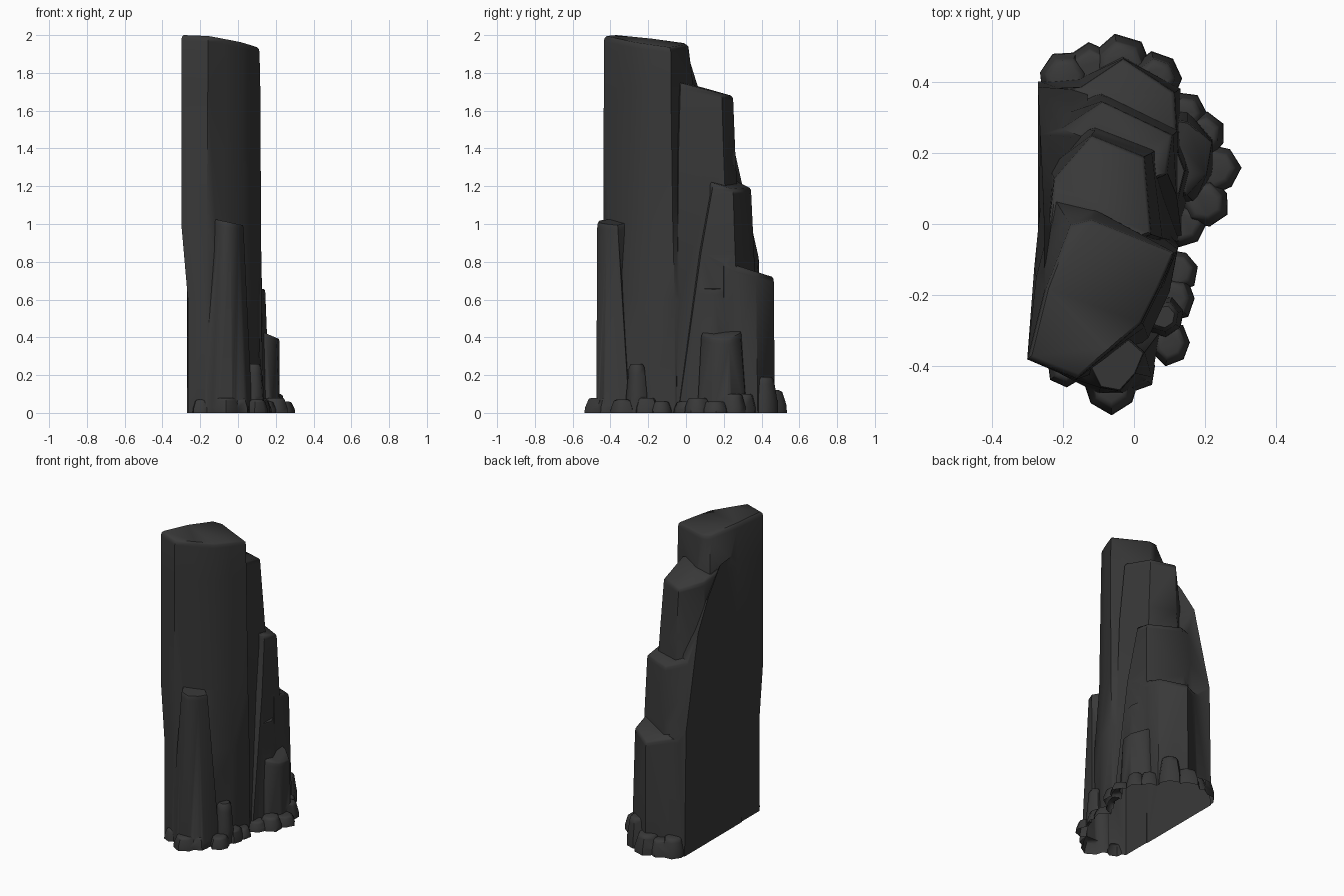
import bpy, bmesh, math, random

if "Cube" in bpy.data.objects:
    bpy.data.objects.remove(bpy.data.objects["Cube"])

random.seed(4)
BACK_X = -0.265   # flat cliff plane at the base

rock = bpy.data.materials.new("dark basalt")
rock.diffuse_color = (0.04, 0.04, 0.04, 1)
rock.use_nodes = True
rock.node_tree.nodes["Principled BSDF"].inputs["Base Color"].default_value = rock.diffuse_color
parts = []


def make(name, loops):
    """Closed solid lofted through equal-length loops of 3D points."""
    bm = bmesh.new()
    vs = [[bm.verts.new(c) for c in loop] for loop in loops]
    n = len(loops[0])
    for a, b in zip(vs, vs[1:]):
        for i in range(n):
            j = (i + 1) % n
            bm.faces.new((a[i], a[j], b[j], b[i]))
    bm.faces.new(vs[0][::-1])
    bm.faces.new(vs[-1])
    bmesh.ops.triangulate(bm, faces=bm.faces[:])
    bmesh.ops.recalc_face_normals(bm, faces=bm.faces[:])
    me = bpy.data.meshes.new(name)
    bm.to_mesh(me)
    bm.free()
    me.materials.append(rock)
    ob = bpy.data.objects.new(name, me)
    bpy.context.collection.objects.link(ob)
    parts.append(ob)


def column(name, rings, top, tilt=(0, 0), inset=0.05, drop=0.03):
    """Rock column. rings: (z, points) going up; top: (z, points) for a tilted
    cap plane, finished by a rounded shoulder and a slightly inset cap."""
    zt, tp = top
    cx = sum(p[0] for p in tp) / len(tp)
    cy = sum(p[1] for p in tp) / len(tp)
    height = lambda x, y: min(2.0, zt + tilt[0] * x + tilt[1] * y)
    loops = [[(x, y, z) for x, y in pts] for z, pts in rings]
    for k, d in ((0, drop), (inset * 0.3, drop * 0.35), (inset * 1.3, 0)):
        loops.append([(x + (cx - x) * k, y + (cy - y) * k, height(x, y) - d)
                      for x, y in tp])
    make(name, loops)


# Main tall column
foot = [(BACK_X, -.39), (BACK_X, -.1), (BACK_X, .25), (-.1, .22), (.125, -.06),
        (.1, -.19), (.04, -.32), (-.06, -.4), (-.17, -.44)]
mid = [(-.3, -.38), (-.28, -.12), (-.255, .13), (-.11, .11), (.122, -.07),
       (.08, -.18), (.03, -.29), (-.07, -.37), (-.165, -.438)]
high = [(-.3, -.38), (-.275, -.15), (-.22, .065), (-.11, .04), (.118, -.08),
        (.075, -.18), (.025, -.28), (-.07, -.36), (-.16, -.435)]
crown = [(-.3, -.38), (-.25, -.18), (-.18, .0), (-.12, .015), (.114, -.08),
         (.07, -.18), (.02, -.28), (-.07, -.36), (-.16, -.435)]
column("main_column", [(0, foot), (.6, foot), (1.0, mid), (1.72, high)],
       (1.94, crown), (-.1, -.09))

# Flank along the flat cliff side, stepping down to the back
outline = [(-.2, 0), (.4, 0), (.385, .82), (.25, 1.42), (.13, 1.62), (0, 1.78), (-.2, 1.8)]
lean = lambda z: BACK_X - .005 + .03 * max(0, z - 1.2)
make("cliff_flank", [[(lean(z), y, z) for y, z in outline],
                     [(-.13, y - .01, z * .86) for y, z in outline]])

# Stepped columns descending towards the back
column("second_column",
       [(0, [(BACK_X, 0), (BACK_X, .3), (-.1, .34), (.12, .25), (.125, -.05), (-.15, -.1)]),
        (1.35, [(-.25, 0), (-.24, .16), (-.11, .262), (.05, .2), (.08, -.04), (-.15, -.1)])],
       (1.74, [(-.24, 0), (-.225, .13), (-.12, .25), (.03, .19), (.05, -.03), (-.15, -.1)]),
       (-.02, -.25))
column("third_column",
       [(0, [(BACK_X, 0), (BACK_X, .36), (-.1, .4), (.13, .3), (.135, -.04)]),
        (.85, [(-.255, 0), (-.25, .29), (-.09, .36), (.12, .26), (.12, .08)])],
       (1.265, [(-.24, 0), (-.22, .26), (-.09, .345), (.11, .25), (.095, .14)]),
       (-.15, -.25))
column("fourth_column",
       [(0, [(BACK_X, .1), (BACK_X, .4), (-.15, .41), (-.03, .47), (.13, .38), (.135, .2)])],
       (.86, [(BACK_X, .1), (BACK_X, .38), (-.15, .385), (-.03, .465), (.115, .37), (.125, .2)]),
       (0, -.3))

# Shorter columns on the right and the front
column("right_column",
       [(0, [(.0, .0), (.0, .25), (.14, .24), (.17, .14), (.13, .0)])],
       (.69, [(.0, .04), (.0, .24), (.11, .24), (.145, .15), (.12, .05)]), (-.25, 0))
column("low_right_column",
       [(0, [(.05, .06), (.06, .33), (.15, .32), (.22, .24), (.22, .14), (.17, .06)])],
       (.48, [(.08, .1), (.08, .3), (.15, .29), (.22, .23), (.205, .14), (.15, .08)]), (-.4, 0))
column("front_column",
       [(0, [(-.2, -.425), (-.1, -.475), (-.03, -.475), (.05, -.43), (.075, -.3), (-.1, -.27)])],
       (1.0, [(-.125, -.4), (-.095, -.46), (-.04, -.47), (.005, -.42), (.03, -.36), (-.06, -.28)]),
       (-.2, 0))

# Ring of broken stumps round the foot: x, y, radius, height
stumps = [(-.195, .41, .08, .12), (-.12, .43, .08, .1), (-.04, .445, .085, .12),
          (.065, .41, .075, .19), (.14, .31, .06, .1), (.195, .25, .065, .1),
          (.23, .155, .07, .06), (.2, .06, .07, .08), (.14, 0, .065, .06),
          (.12, -.13, .06, .06), (.11, -.21, .062, .08), (.085, -.26, .06, .26),
          (.1, -.335, .06, .07), (0, -.41, .065, .08), (-.065, -.455, .075, .08),
          (-.19, -.4, .055, .07)]
for k, (x, y, r, h) in enumerate(stumps):
    a0 = random.uniform(0, 1)
    unit = [(math.cos(a0 + i * math.tau / 7), math.sin(a0 + i * math.tau / 7)) for i in range(7)]
    rad = [r * random.uniform(.92, 1.1) for _ in unit]
    ring = lambda s: [(max(BACK_X + .001 * (k + 1), x + c * q * s), y + n * q * s)
                      for (c, n), q in zip(unit, rad)]
    column(f"stump_{k + 1}", [(0, ring(1)), (h * .35, ring(.97))], (h, ring(.78)),
           (0, 0), .25, h * .2)

# Fuse everything into one shell
body = parts[0]
body.name = "rock_formation"
bpy.context.view_layer.objects.active = body
for other in parts[1:]:
    mod = body.modifiers.new("fuse", 'BOOLEAN')
    mod.operation, mod.solver, mod.object = 'UNION', 'EXACT', other
    bpy.ops.object.modifier_apply(modifier=mod.name)
    bpy.data.objects.remove(other)

# Open the underside, so the rock is a hollow shell
bm = bmesh.new()
bm.from_mesh(body.data)
under = [f for f in bm.faces if all(v.co.z < .001 for v in f.verts)]
bmesh.ops.delete(bm, geom=under, context='FACES')
bmesh.ops.remove_doubles(bm, verts=bm.verts[:], dist=.0008)
bm.to_mesh(body.data)
bm.free()
bpy.ops.object.select_all(action='DESELECT')
body.select_set(True)
bpy.ops.object.shade_smooth_by_angle(angle=math.radians(55))
